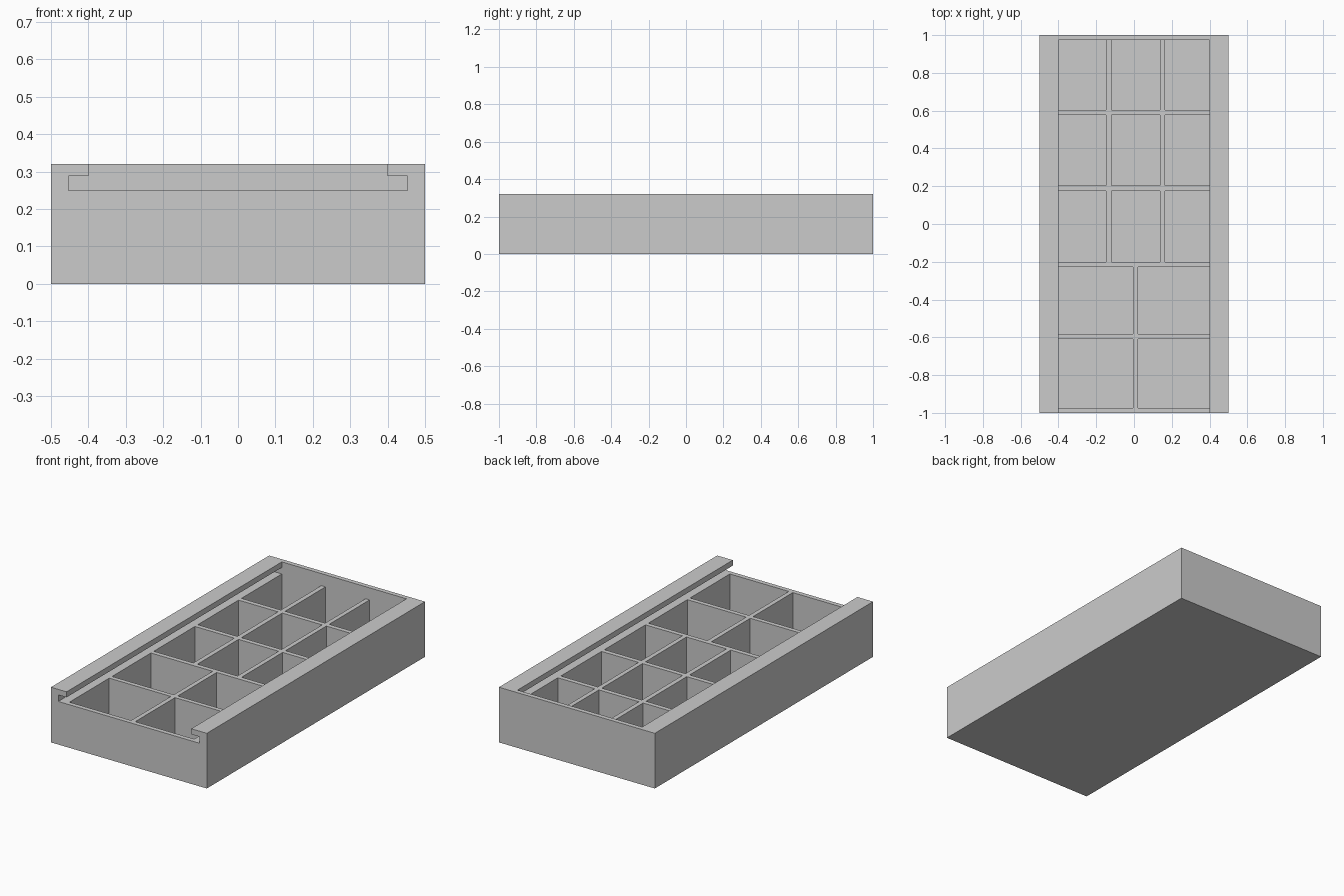
import bpy
import bmesh

cube = bpy.data.objects.get("Cube")
if cube:
    bpy.data.objects.remove(cube, do_unlink=True)

WALL = 0.027          # outer wall, floor and divider thickness
HEIGHT = 0.32
LEDGE = 0.25          # height of the slot floor and divider tops

grey = bpy.data.materials.new("plain grey")
grey.use_nodes = True
grey.diffuse_color = (0.6, 0.6, 0.6, 1)
grey.node_tree.nodes["Principled BSDF"].inputs["Base Color"].default_value = (0.6, 0.6, 0.6, 1)


def add_prism(bm, profile, y0, y1):
    """Extrude an x-z outline from y0 to y1."""
    face = bm.faces.new([bm.verts.new((x, y0, z)) for x, z in profile])
    result = bmesh.ops.extrude_face_region(bm, geom=[face])
    verts = [v for v in result["geom"] if isinstance(v, bmesh.types.BMVert)]
    bmesh.ops.translate(bm, verts=verts, vec=(0, y1 - y0, 0))


def rect(x0, x1, z0, z1):
    return [(x0, z0), (x1, z0), (x1, z1), (x0, z1)]


def make_object(name, prisms):
    bm = bmesh.new()
    for profile, y0, y1 in prisms:
        add_prism(bm, profile, y0, y1)
    bmesh.ops.recalc_face_normals(bm, faces=bm.faces)
    mesh = bpy.data.meshes.new(name)
    bm.to_mesh(mesh)
    bm.free()
    mesh.materials.append(grey)
    obj = bpy.data.objects.new(name, mesh)
    bpy.context.collection.objects.link(obj)
    return obj


def cut(target, cutter):
    cutter.hide_render = True
    mod = target.modifiers.new(cutter.name, 'BOOLEAN')
    mod.operation = 'DIFFERENCE'
    mod.solver = 'EXACT'
    mod.object = cutter
    bpy.context.view_layer.objects.active = target
    bpy.ops.object.modifier_apply(modifier=mod.name)
    bpy.data.objects.remove(cutter, do_unlink=True)


# Solid block for the box
box = make_object("compartment_box", [(rect(-0.5, 0.5, 0, HEIGHT), -1, 1)])

# Sliding lid slot, open at the front, undercut below the side lips
half = [(0.453, LEDGE), (0.453, 0.288), (0.4, 0.288), (0.4, HEIGHT + 0.1)]
slot = half + [(-x, z) for x, z in reversed(half)]
cut(box, make_object("lid_slot", [(slot, -1.1, 1 - WALL)]))

# Compartments: three rows of three at the back, two rows of two at the front
three = [(-0.4, -0.147), (-0.12, 0.137), (0.163, 0.4)]
two = [(-0.4, -0.004), (0.022, 0.4)]
rows = [(0.603, 1 - WALL, three), (0.203, 0.576, three), (-0.2, 0.176, three),
        (-0.583, -0.227, two), (WALL - 1, -0.609, two)]
pockets = [(rect(x0, x1, WALL, LEDGE + 0.02), y0, y1)
           for y0, y1, columns in rows for x0, x1 in columns]
cut(box, make_object("pockets", pockets))
